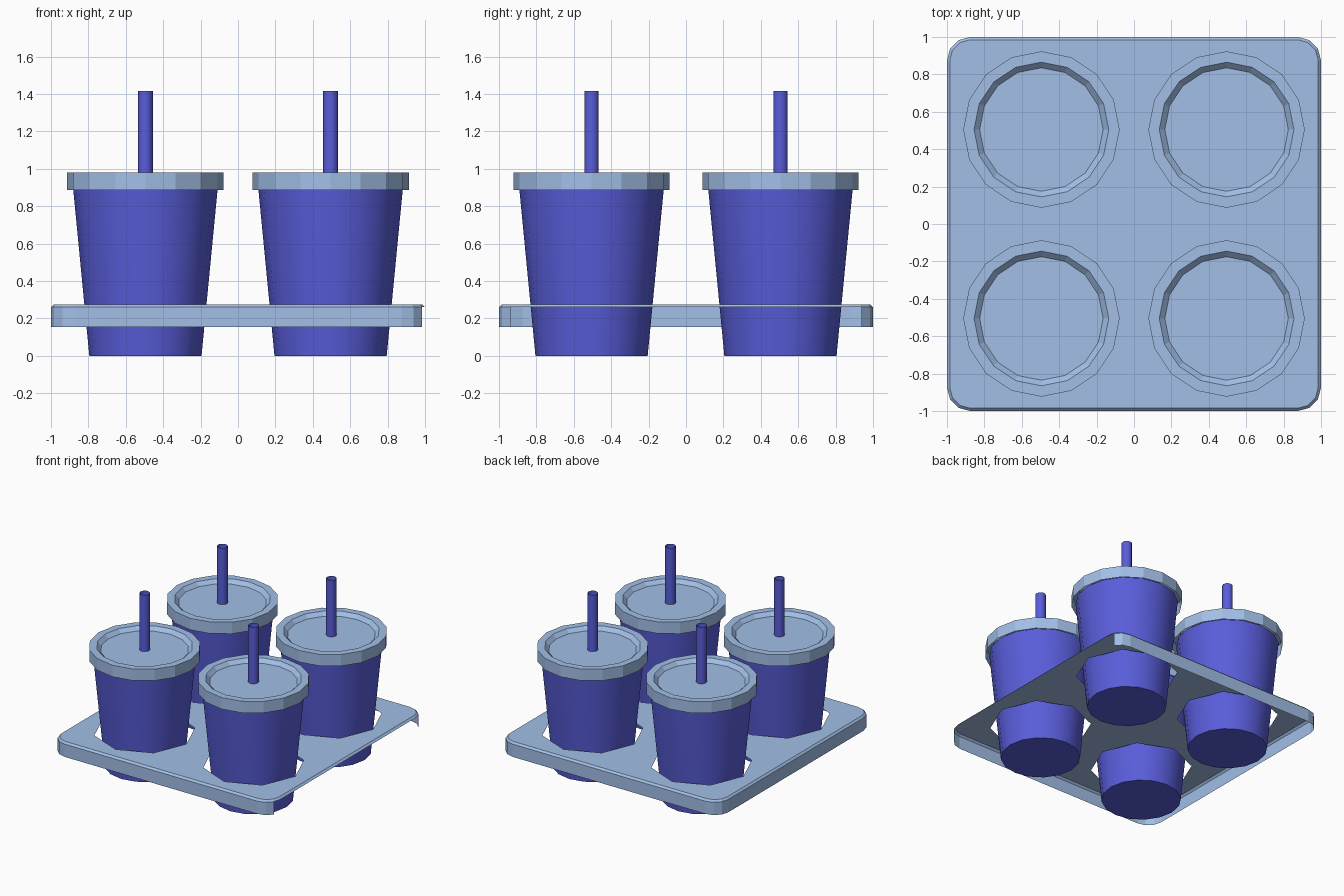
import bpy, bmesh, math

if "Cube" in bpy.data.objects:
    bpy.data.objects.remove(bpy.data.objects["Cube"])


def material(name, rgb):
    m = bpy.data.materials.new(name)
    m.diffuse_color = (*rgb, 1)
    m.use_nodes = True
    m.node_tree.nodes["Principled BSDF"].inputs["Base Color"].default_value = m.diffuse_color
    return m


light_blue = material("light_blue", (0.36, 0.52, 0.80))
deep_blue = material("deep_blue", (0.10, 0.11, 0.70))


def finish(bm, name, mat):
    mesh = bpy.data.meshes.new(name)
    bm.to_mesh(mesh)
    bm.free()
    mesh.materials.append(mat)
    return mesh


def bridge(bm, low, high, skip=()):
    n = len(low)
    for i in range(n):
        if i not in skip:
            j = (i + 1) % n
            bm.faces.new((low[i], low[j], high[j], high[i]))


def ring(bm, pts, z):
    return [bm.verts.new((x, y, z)) for x, y in pts]


def circle(r, n, cx=0, cy=0):
    return [(cx + r * math.cos(2 * math.pi * i / n),
             cy + r * math.sin(2 * math.pi * i / n)) for i in range(n)]


def lathe(name, profile, sides, mat, bottom=False, top=False, smooth=False):
    """Revolve (radius, z) points; ends are open unless capped."""
    bm = bmesh.new()
    rings = [ring(bm, circle(r, sides), z) for r, z in profile]
    for low, high in zip(rings, rings[1:]):
        bridge(bm, low, high)
    for f in bm.faces:
        f.smooth = smooth
    if bottom:
        bm.faces.new(rings[0][::-1])
    if top:
        bm.faces.new(rings[-1])
    return finish(bm, name, mat)


def place(name, mesh, x=0, y=0):
    ob = bpy.data.objects.new(name, mesh)
    ob.location = (x, y, 0)
    bpy.context.collection.objects.link(ob)
    return ob


def rounded_square(half, r, segs=3):
    pts = []
    for k in range(4):
        a0 = k * math.pi / 2
        c = half - r
        cx = c if k in (0, 3) else -c
        cy = c if k in (0, 1) else -c
        for i in range(segs + 1):
            a = a0 + i * math.pi / 2 / segs
            pts.append((cx + r * math.cos(a), cy + r * math.sin(a)))
    return pts


CENTRES = [(x, y) for y in (-0.505, 0.505) for x in (-0.495, 0.495)]

# Carrier tray: skirt (open on the right side), bevelled edge, pierced top
bm = bmesh.new()
outer = rounded_square(1.0, 0.125)
n = len(outer)
base = ring(bm, outer, 0.155)
edge = ring(bm, outer, 0.26)
rim = ring(bm, rounded_square(0.985, 0.11), 0.275)
bridge(bm, base, edge, skip=(0, n - 1, n - 2))
bridge(bm, edge, rim)
loops = [rim] + [ring(bm, circle(0.38, 8, x, y), 0.275) for x, y in CENTRES]
edges = []
for loop in loops:
    for i, v in enumerate(loop):
        w = loop[(i + 1) % len(loop)]
        edges.append(bm.edges.get((v, w)) or bm.edges.new((v, w)))
bmesh.ops.triangle_fill(bm, use_beauty=True, edges=edges, normal=(0, 0, 1))
for f in bm.faces:
    f.normal_update()
    if abs(f.normal.z) > 0.99 and f.normal.z < 0:
        f.normal_flip()
loose = [v for v in bm.verts if not v.link_faces]
bmesh.ops.delete(bm, geom=loose, context='VERTS')
place("carrier_tray", finish(bm, "carrier_tray", light_blue))

# Tapered cup, recessed open-bottomed lid, hollow straw
cup = lathe("cup", [(0.30, 0), (0.387, 0.90)], 16, deep_blue,
            bottom=True, smooth=True)
lid = lathe("lid", [(0.418, 0.885), (0.418, 0.98), (0.36, 0.98), (0.33, 0.95)],
            16, light_blue, top=True)
straw = lathe("straw", [(0.04, 0.95), (0.04, 1.415)], 10, deep_blue, smooth=True)

for i, (x, y) in enumerate(CENTRES, 1):
    place(f"cup_{i}", cup, x, y)
    place(f"lid_{i}", lid, x, y)
    place(f"straw_{i}", straw, x, y)
